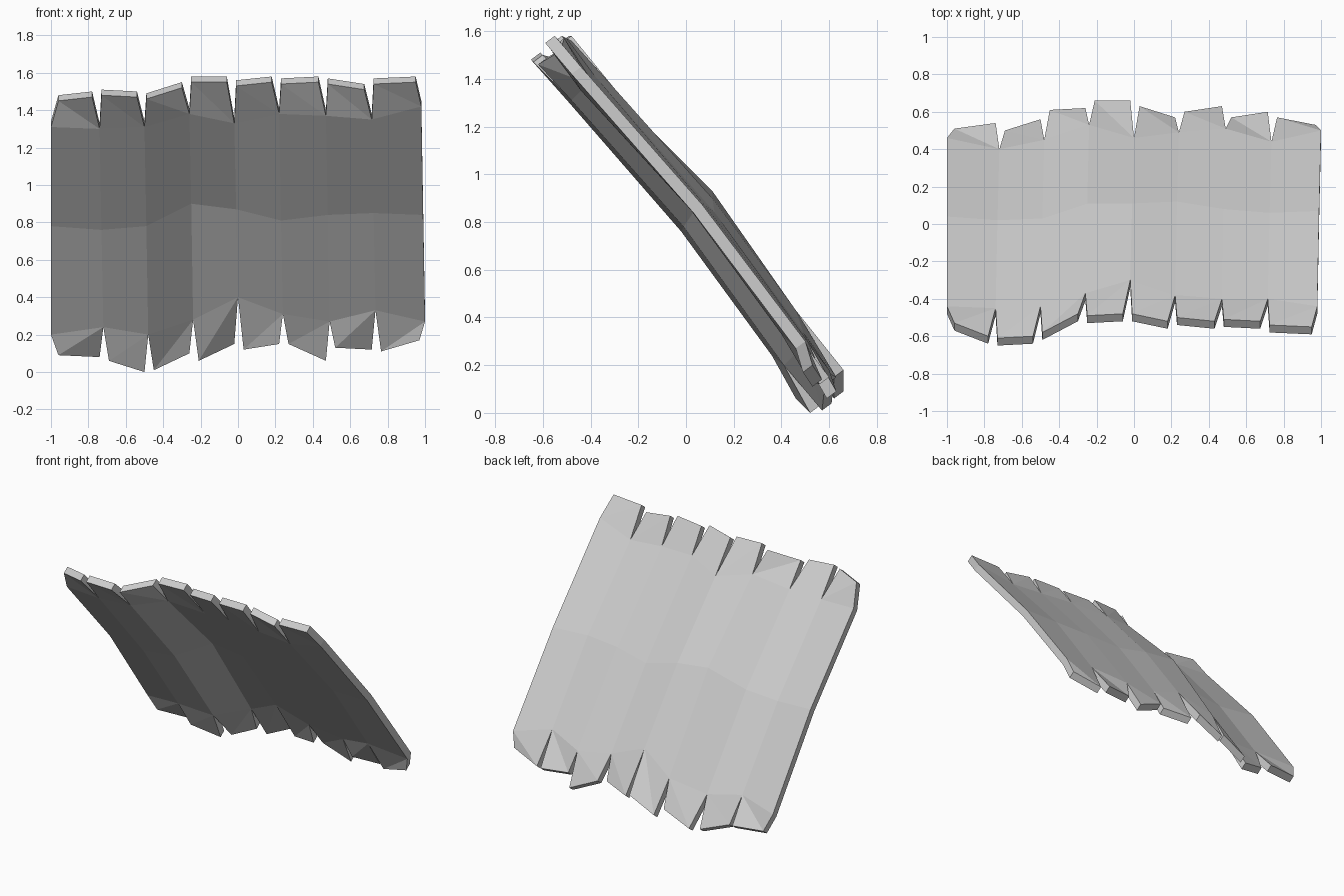
import bpy
import bmesh
from mathutils import Vector

cube = bpy.data.objects.get("Cube")
if cube:
    bpy.data.objects.remove(cube, do_unlink=True)

# Column positions across the sheet, in hundredths of a unit
columns = [-100, -73, -49, -25, -1, 23, 48, 72.5, 99]

# Cross rows of the underside: (depth, height) at every column
upper_crease = [(-48, 131), (-49, 130), (-48, 131), (-41, 138), (-34, 133),
                (-42, 138), (-44, 137), (-44, 135), (-48, 142)]
middle_ridge = [(0, 78), (-2, 76), (-1, 78), (7, 90), (7, 87),
                (8, 81), (4, 84), (2, 85), (3, 84)]
lower_crease = [(42, 20), (36, 24), (41, 20), (49, 28), (42, 40),
                (45, 31), (47, 27), (40, 33), (46, 27)]

# Flap ends: (depth, height) of the left and right corner of each flap
upper_tips = [(-57, 145), (-64, 147), (-65, 148), (-64, 147),
              (-62, 146), (-52, 152), (-53, 155), (-52, 155),
              (-52, 153), (-56, 155), (-54, 154), (-56, 155),
              (-55, 154), (-56, 151), (-58, 154), (-59, 155)]
lower_tips = [(47, 9), (50, 8), (46, 6), (52, 0),
              (57, 1), (58, 10), (62, 6), (62, 15),
              (59, 12), (53, 15), (56, 15), (59, 6),
              (53, 13), (56, 12), (53, 11), (49, 17)]

thickness = Vector((0, 0.04, 0.03))


def add_vertex(bm, x, point):
    depth, height = point
    return bm.verts.new(Vector((x, depth, height)) / 100)


def add_row(bm, points, shift):
    """One cross row of vertices, shifted slightly sideways."""
    row = []
    for x, point in zip(columns, points):
        x = x if x == columns[0] else x + shift
        row.append(add_vertex(bm, x, point))
    return row


def add_panels(bm, first, second):
    """Faces between two neighbouring cross rows."""
    for i in range(len(first) - 1):
        bm.faces.new((first[i], first[i + 1], second[i + 1], second[i]))


def add_flaps(bm, row, tips, left_gap, right_gap):
    """Separate tapering flaps, leaving V notches between them."""
    last = len(row) - 2
    for i in range(last + 1):
        left_x = row[i].co.x * 100 + (4 if i == 0 else left_gap)
        right_x = row[i + 1].co.x * 100 - (3 if i == last else right_gap)
        left = add_vertex(bm, left_x, tips[2 * i])
        right = add_vertex(bm, right_x, tips[2 * i + 1])
        # Fold each flap along its diagonal
        bm.faces.new((row[i], row[i + 1], left))
        bm.faces.new((row[i + 1], right, left))


def build_sheet():
    bm = bmesh.new()
    upper = add_row(bm, upper_crease, -1)
    middle = add_row(bm, middle_ridge, 0)
    lower = add_row(bm, lower_crease, 1)

    add_panels(bm, upper, middle)
    add_panels(bm, middle, lower)
    add_flaps(bm, upper, upper_tips, 1, 4)
    add_flaps(bm, lower, lower_tips, 3, 2)

    # Thicken the sheet toward its outer side
    result = bmesh.ops.extrude_face_region(
        bm, geom=bm.faces[:], use_keep_orig=True)
    moved = [e for e in result["geom"] if isinstance(e, bmesh.types.BMVert)]
    bmesh.ops.translate(bm, verts=moved, vec=thickness)
    bmesh.ops.recalc_face_normals(bm, faces=bm.faces[:])

    mesh = bpy.data.meshes.new("ragged_sheet")
    bm.to_mesh(mesh)
    bm.free()
    sheet = bpy.data.objects.new("ragged_sheet", mesh)
    bpy.context.collection.objects.link(sheet)
    return sheet


# Plain grey surface
grey = bpy.data.materials.new("light_grey")
grey.use_nodes = True
colour = (0.6, 0.6, 0.6, 1)
grey.diffuse_color = colour
grey.node_tree.nodes["Principled BSDF"].inputs["Base Color"].default_value = colour

ragged_sheet = build_sheet()
ragged_sheet.data.materials.append(grey)
